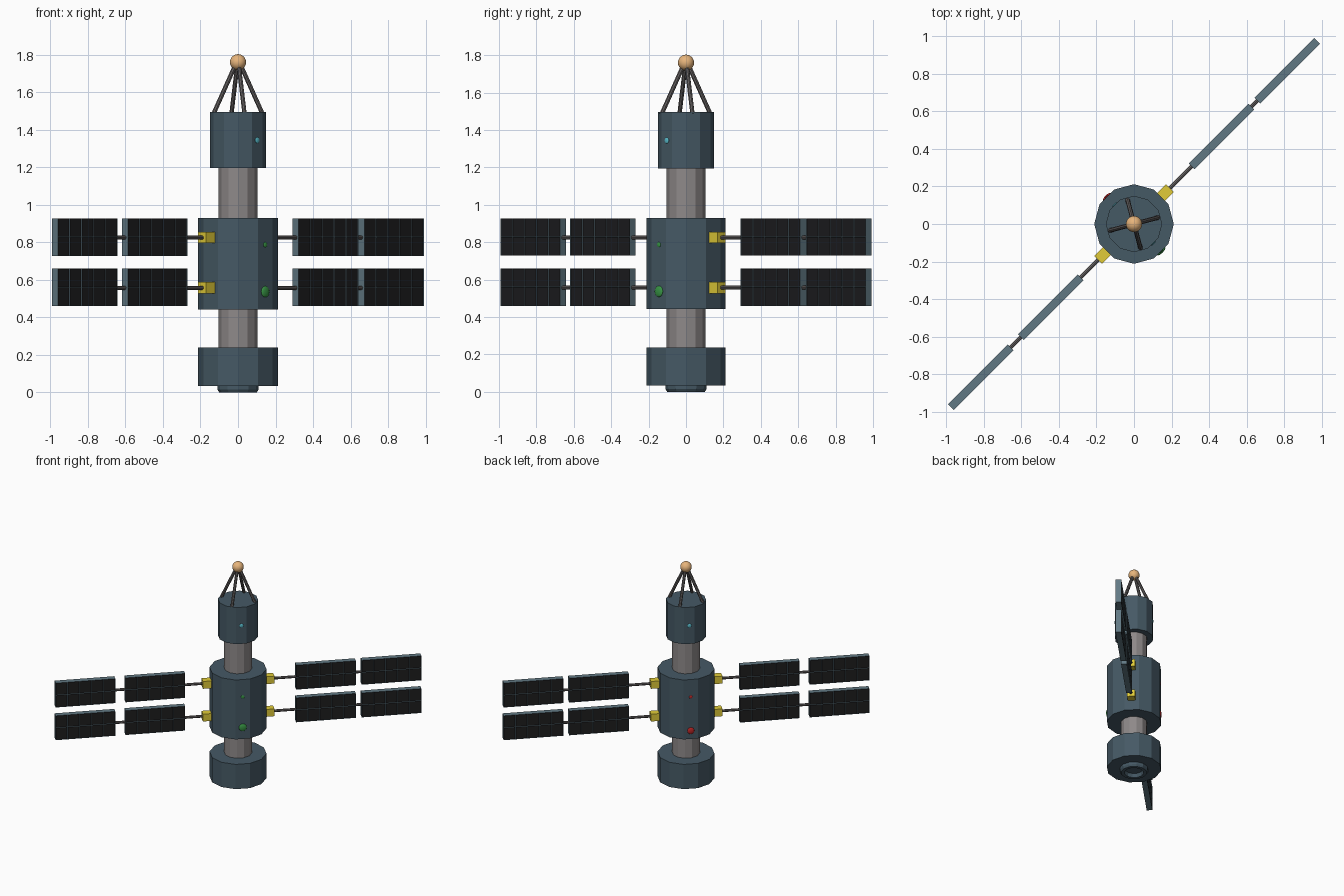
import bpy, bmesh
from math import pi, cos, sin, radians
from mathutils import Vector, Matrix

if "Cube" in bpy.data.objects:
    bpy.data.objects.remove(bpy.data.objects["Cube"])


def material(name, r, g, b):
    m = bpy.data.materials.new(name)
    m.diffuse_color = (r, g, b, 1)
    m.use_nodes = True
    m.node_tree.nodes["Principled BSDF"].inputs["Base Color"].default_value = m.diffuse_color
    return m


HULL = material("hull", 0.06, 0.10, 0.13)
FRAME = material("panel_frame", 0.12, 0.19, 0.23)
CELL = material("solar_cell", 0.012, 0.012, 0.013)
TUBE = material("tube_metal", 0.27, 0.25, 0.25)
ROD = material("rod_metal", 0.13, 0.12, 0.12)
MOUNT = material("mount_yellow", 0.75, 0.60, 0.04)
BALL = material("beacon_tan", 0.80, 0.46, 0.20)
GREEN = material("green_light", 0.04, 0.30, 0.06)
RED = material("red_light", 0.50, 0.02, 0.02)
CYAN = material("cyan_light", 0.10, 0.50, 0.60)


def finish(bm, name, *mats, matrix=None):
    me = bpy.data.meshes.new(name)
    bmesh.ops.recalc_face_normals(bm, faces=bm.faces)
    bm.to_mesh(me)
    bm.free()
    for m in mats:
        me.materials.append(m)
    ob = bpy.data.objects.new(name, me)
    bpy.context.collection.objects.link(ob)
    if matrix:
        ob.matrix_world = matrix
    return ob


def lathe(name, profile, mat, sides=12):
    """Revolve (radius, z) points around the z axis."""
    bm = bmesh.new()
    vs = [bm.verts.new((r, 0, z)) for r, z in profile]
    es = [bm.edges.new(p) for p in zip(vs, vs[1:])]
    bmesh.ops.spin(bm, geom=vs + es, cent=(0, 0, 0), axis=(0, 0, 1),
                   angle=2 * pi, steps=sides)
    bmesh.ops.remove_doubles(bm, verts=bm.verts, dist=1e-4)
    return finish(bm, name, mat)


def drum(name, r, z0, z1, mat):
    return lathe(name, [(0, z0), (r, z0), (r, z1), (0, z1)], mat)


def rod(name, a, b, r, mat, sides=8):
    a, b = Vector(a), Vector(b)
    bm = bmesh.new()
    bmesh.ops.create_cone(bm, cap_ends=True, segments=sides, radius1=r,
                          radius2=r, depth=(b - a).length)
    rot = (b - a).to_track_quat('Z', 'Y').to_matrix().to_4x4()
    return finish(bm, name, mat, matrix=Matrix.Translation((a + b) / 2) @ rot)


def diag(u, z):
    """Point at distance u along the wing line."""
    return Vector((u * cos(pi / 4), u * sin(pi / 4), z))


TURN = Matrix.Rotation(pi / 4, 4, 'Z')


def block(name, u, z, size, mat):
    bm = bmesh.new()
    bmesh.ops.create_cube(bm, size=1, matrix=Matrix.Diagonal((*size, 1)))
    return finish(bm, name, mat, matrix=Matrix.Translation(diag(u, z)) @ TURN)


def panel(name, u, z, length=0.45, thick=0.045, height=0.20):
    """Framed panel with 5 x 2 sunken cells on both faces."""
    bm = bmesh.new()
    bmesh.ops.create_cube(bm, size=1, matrix=Matrix.Diagonal((length, thick, height, 1)))
    cuts = [((length * (i / 5 - 0.5), 0, 0), (1, 0, 0)) for i in range(1, 5)]
    for co, no in cuts + [((0, 0, 0), (0, 0, 1))]:
        geom = bm.verts[:] + bm.edges[:] + bm.faces[:]
        bmesh.ops.bisect_plane(bm, geom=geom, plane_co=co, plane_no=no)
    bm.normal_update()
    cells = [f for f in bm.faces if abs(f.normal.y) > 0.9]
    bmesh.ops.inset_individual(bm, faces=cells, thickness=0.003, depth=-0.004)
    for f in cells:
        f.material_index = 1
    return finish(bm, name, FRAME, CELL, matrix=Matrix.Translation(diag(u, z)) @ TURN)


def light(name, angle, r, z, size, mat):
    """Low dome sitting on a hull face."""
    bm = bmesh.new()
    bmesh.ops.create_uvsphere(bm, u_segments=16, v_segments=8, radius=1)
    a = radians(angle)
    mx = (Matrix.Translation((r * cos(a), r * sin(a), z)) @ Matrix.Rotation(a, 4, 'Z')
          @ Matrix.Diagonal((size * 0.35, size, size, 1)))
    ob = finish(bm, name, mat, matrix=mx)
    ob.data.shade_smooth()


# Central body
lathe("engine_ring", [(0, 0.03), (0.065, 0.03), (0.075, 0), (0.10, 0),
                      (0.11, 0.015), (0.11, 0.037), (0, 0.037)], HULL)
drum("base_drum", 0.212, 0.035, 0.238, HULL)
drum("lower_tube", 0.103, 0.23, 0.45, TUBE)
drum("middle_drum", 0.212, 0.443, 0.93, HULL)
drum("upper_tube", 0.103, 0.92, 1.20, TUBE)
drum("top_drum", 0.15, 1.195, 1.495, HULL)

# Antenna struts and beacon
for i in range(4):
    a = radians(15 + 90 * i)
    rod(f"antenna_strut_{i}", (0.135 * cos(a), 0.135 * sin(a), 1.485),
        (0.01 * cos(a), 0.01 * sin(a), 1.755), 0.012, ROD)
bm = bmesh.new()
bmesh.ops.create_uvsphere(bm, u_segments=24, v_segments=12, radius=0.043)
ball = finish(bm, "antenna_ball", BALL, matrix=Matrix.Translation((0, 0, 1.76)))
ball.data.shade_smooth()

# Solar wings: two rows on each side
for side, sign, inner in (("right", 1, 0.66), ("left", -1, 0.628)):
    for row, z in (("upper", 0.825), ("lower", 0.557)):
        tag = f"{side}_{row}"
        block(f"wing_mount_{tag}", sign * 0.235, z, (0.07, 0.06, 0.06), MOUNT)
        rod(f"wing_rod_{tag}", diag(sign * 0.22, z), diag(sign * 1.0, z), 0.011, ROD)
        panel(f"inner_panel_{tag}", sign * inner, z + 0.003)
        panel(f"outer_panel_{tag}", sign * 1.155, z + 0.003)

# Signal lights on the two faces square to the wings
light("green_light_large", -45, 0.205, 0.537, 0.03, GREEN)
light("green_light_small", -45, 0.205, 0.787, 0.014, GREEN)
light("red_light_large", 135, 0.205, 0.51, 0.027, RED)
light("red_light_small", 135, 0.205, 0.787, 0.013, RED)
light("cyan_light_front", -45, 0.145, 1.344, 0.016, CYAN)
light("cyan_light_back", 135, 0.145, 1.344, 0.016, CYAN)
